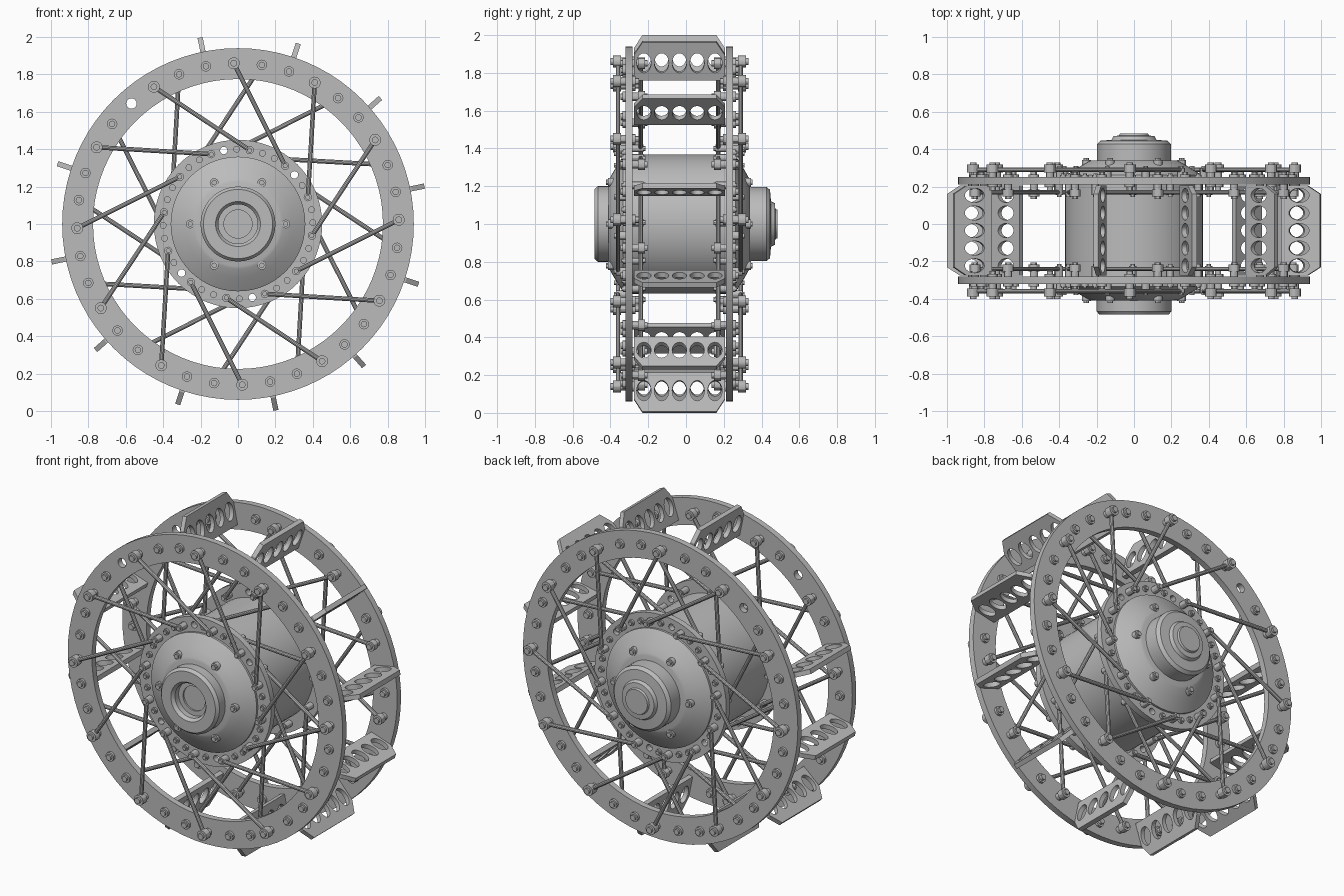
import bpy, bmesh, math
from mathutils import Vector, Matrix

if "Cube" in bpy.data.objects:
    bpy.data.objects.remove(bpy.data.objects["Cube"])

MID = -0.035            # plane halfway between the two rims
RIM_START, HUB_START = 91.5, 81.0
BOLT_R, HUB_R = 0.86, 0.40

metal = bpy.data.materials.new("grey metal")
metal.use_nodes = True
metal.diffuse_color = (0.5, 0.5, 0.5, 1)
metal.node_tree.nodes["Principled BSDF"].inputs["Base Color"].default_value = (0.5, 0.5, 0.5, 1)


def add_object(name, mesh):
    obj = bpy.data.objects.new(name, mesh)
    bpy.context.collection.objects.link(obj)
    mesh.materials.clear()
    mesh.materials.append(metal)
    bpy.ops.object.select_all(action='DESELECT')
    obj.select_set(True)
    bpy.context.view_layer.objects.active = obj
    bpy.ops.object.shade_smooth_by_angle(angle=math.radians(30))
    return obj


def finish(name, bm):
    mesh = bpy.data.meshes.new(name)
    bm.to_mesh(mesh)
    bm.free()
    return add_object(name, mesh)


def polar(radius, degrees):
    a = math.radians(degrees)
    return radius * math.cos(a), radius * math.sin(a)


def at(radius, degrees, side, depth):
    """Point at a distance outward from the middle plane of the wheel."""
    x, z = polar(radius, degrees)
    return Vector((x, MID + side * depth, 1 + z))


def ellipse(cx, cy, rx, ry, count):
    return [(cx + rx * math.cos(math.tau * i / count),
             cy + ry * math.sin(math.tau * i / count)) for i in range(count)]


def plate_mesh(name, outlines, thickness):
    """Flat plate from an outline followed by its holes."""
    curve = bpy.data.curves.new(name, 'CURVE')
    curve.dimensions = '2D'
    curve.fill_mode = 'BOTH'
    curve.extrude = thickness / 2
    for points in outlines:
        spline = curve.splines.new('POLY')
        spline.points.add(len(points) - 1)
        for target, (x, y) in zip(spline.points, points):
            target.co = (x, y, 0, 1)
        spline.use_cyclic_u = True
    temp = bpy.data.objects.new(name, curve)
    bpy.context.collection.objects.link(temp)
    graph = bpy.context.evaluated_depsgraph_get()
    mesh = bpy.data.meshes.new_from_object(temp.evaluated_get(graph))
    bpy.data.objects.remove(temp)
    bpy.data.curves.remove(curve)
    bm = bmesh.new()
    bm.from_mesh(mesh)
    bmesh.ops.remove_doubles(bm, verts=bm.verts, dist=0.0001)
    bmesh.ops.recalc_face_normals(bm, faces=bm.faces)
    bm.to_mesh(mesh)
    bm.free()
    return mesh


def rod(bm, p, q, radius, sides=12):
    axis = q - p
    turn = axis.to_track_quat('Z', 'Y').to_matrix().to_4x4()
    bmesh.ops.create_cone(bm, cap_ends=True, segments=sides, radius1=radius, radius2=radius,
                          depth=axis.length, matrix=Matrix.Translation((p + q) / 2) @ turn)


def lathe(name, profile, side=1, steps=64):
    """Turn (radius, depth) points about the axle."""
    bm = bmesh.new()
    verts = [bm.verts.new((r, MID + side * d, 1)) for r, d in profile]
    edges = [bm.edges.new(pair) for pair in zip(verts, verts[1:])]
    bmesh.ops.spin(bm, geom=verts + edges, cent=(0, 0, 1), axis=(0, 1, 0),
                   angle=math.tau, steps=steps)
    bmesh.ops.remove_doubles(bm, verts=bm.verts, dist=0.0001)
    bmesh.ops.dissolve_degenerate(bm, edges=bm.edges, dist=0.0001)
    bmesh.ops.recalc_face_normals(bm, faces=bm.faces)
    return finish(name, bm)


def fastener(bm, radius, degrees, side, sections):
    for start, end, r in sections:
        rod(bm, at(radius, degrees, side, start), at(radius, degrees, side, end), r)


# Fastener shapes: (start depth, end depth, radius)
LONG_OUT = [(0.28, 0.31, 0.022), (0.31, 0.352, 0.032), (0.352, 0.365, 0.018)]
SHORT_OUT = [(0.28, 0.300, 0.028), (0.300, 0.312, 0.017)]
LONG_IN = [(0.25, 0.22, 0.022), (0.22, 0.182, 0.03), (0.182, 0.17, 0.017)]
SHORT_IN = [(0.25, 0.232, 0.028), (0.232, 0.215, 0.017)]
HUB_LONG_OUT = [(0.28, 0.335, 0.022), (0.335, 0.345, 0.013)]
HUB_SHORT_OUT = [(0.28, 0.298, 0.018), (0.298, 0.306, 0.011)]
HUB_LONG_IN = [(0.25, 0.19, 0.02), (0.19, 0.18, 0.013)]

for side, label in ((-1, "front"), (1, "back")):
    # Rim and hub flange plates
    rim = plate_mesh(label + "_rim", [ellipse(0, 0, 0.94, 0.94, 80), ellipse(0, 0, 0.775, 0.775, 80),
                     ellipse(*polar(BOLT_R, RIM_START + 40), 0.028, 0.028, 16)], 0.038)
    holes = [ellipse(*polar(HUB_R, HUB_START + a), 0.02, 0.02, 12) for a in (20, 140, 200, 320)]
    flange = plate_mesh(label + "_hub_flange", [ellipse(0, 0, 0.45, 0.45, 64),
                        ellipse(0, 0, 0.3, 0.3, 64)] + holes, 0.038)
    for name, mesh in ((label + "_rim", rim), (label + "_hub_flange", flange)):
        obj = add_object(name, mesh)
        obj.location = (0, MID + side * 0.266, 1)
        obj.rotation_euler.x = math.pi / 2

    # Bolts around the rim and the hub flange
    rim_bolts, hub_bolts, spokes = bmesh.new(), bmesh.new(), bmesh.new()
    for k in range(36):
        angle, hub_angle = RIM_START + 10 * k, HUB_START + 10 * k
        if k != 4:
            fastener(rim_bolts, BOLT_R, angle, side, LONG_OUT if k % 3 == 0 else SHORT_OUT)
            if k % 3 != 1:
                fastener(rim_bolts, BOLT_R, angle, side, LONG_IN if k % 3 == 2 else SHORT_IN)
        if k not in (2, 14, 20, 32):
            fastener(hub_bolts, HUB_R, hub_angle, side, HUB_LONG_OUT if k % 3 == 0 else HUB_SHORT_OUT)
            if k % 3 == 1:
                fastener(hub_bolts, HUB_R, hub_angle, side, HUB_LONG_IN)
        # Crossing spokes, one set outside the plates and one inside
        if k % 3 == 0:
            rod(spokes, at(BOLT_R, angle, side, 0.325), at(HUB_R, angle - 40.5, side, 0.325), 0.012, 10)
        if k % 3 == 2:
            rod(spokes, at(BOLT_R, angle, side, 0.205), at(HUB_R, angle + 39.5, side, 0.205), 0.012, 10)
    finish(label + "_rim_bolts", rim_bolts)
    finish(label + "_hub_bolts", hub_bolts)
    finish(label + "_spokes", spokes)

    # Bolts on the conical hub cover
    cover_bolts = bmesh.new()
    for k in range(6):
        fastener(cover_bolts, 0.255, 60 * k, side, [(0.33, 0.378, 0.024), (0.378, 0.388, 0.014)])
    finish(label + "_cover_bolts", cover_bolts)

    # Hub cover
    lathe(label + "_hub_cover", [(0, 0.27), (0.36, 0.27), (0.36, 0.298), (0.345, 0.308),
                                 (0.285, 0.345), (0.24, 0.37), (0.225, 0.375), (0, 0.375)], side)

# Open bearing cap in front, stepped closed cap behind
lathe("front_bearing_cap", [(0, 0.36), (0.2, 0.36), (0.2, 0.432), (0.185, 0.45), (0.12, 0.45),
                            (0.105, 0.43), (0.105, 0.395), (0.075, 0.395), (0.075, 0.385), (0, 0.385)], -1)
lathe("back_bearing_cap", [(0, 0.36), (0.197, 0.36), (0.197, 0.462), (0.18, 0.48), (0.12, 0.485),
                           (0.11, 0.505), (0.08, 0.508), (0.075, 0.52), (0, 0.52)], 1)

# Hub drum
lathe("hub_drum", [(0, -0.25), (0.368, -0.25), (0.368, 0.25), (0, 0.25)])

# Perforated radial paddles, with one place left empty
half, inner, outer, cut = 0.241, 0.806, 1.017, 0.045
outline = [(-half, inner), (half, inner), (half, outer - 0.07), (half - cut, outer),
           (cut - half, outer), (-half, outer - 0.07)]
slots = [ellipse(0.094 * i, 0.903, 0.038, 0.055, 24) for i in range(-2, 3)]
for k in range(12):
    if k == 1:
        continue
    name = "paddle_%d" % (k + 1)
    paddle = add_object(name, plate_mesh(name, [outline] + slots, 0.028))
    x, z = polar(1, RIM_START + 10 + 30 * k)
    radial, along = Vector((x, 0, z)), Vector((0, 1, 0))
    basis = Matrix((along, radial, along.cross(radial))).transposed().to_4x4()
    paddle.matrix_world = Matrix.Translation((0, MID, 1)) @ basis
